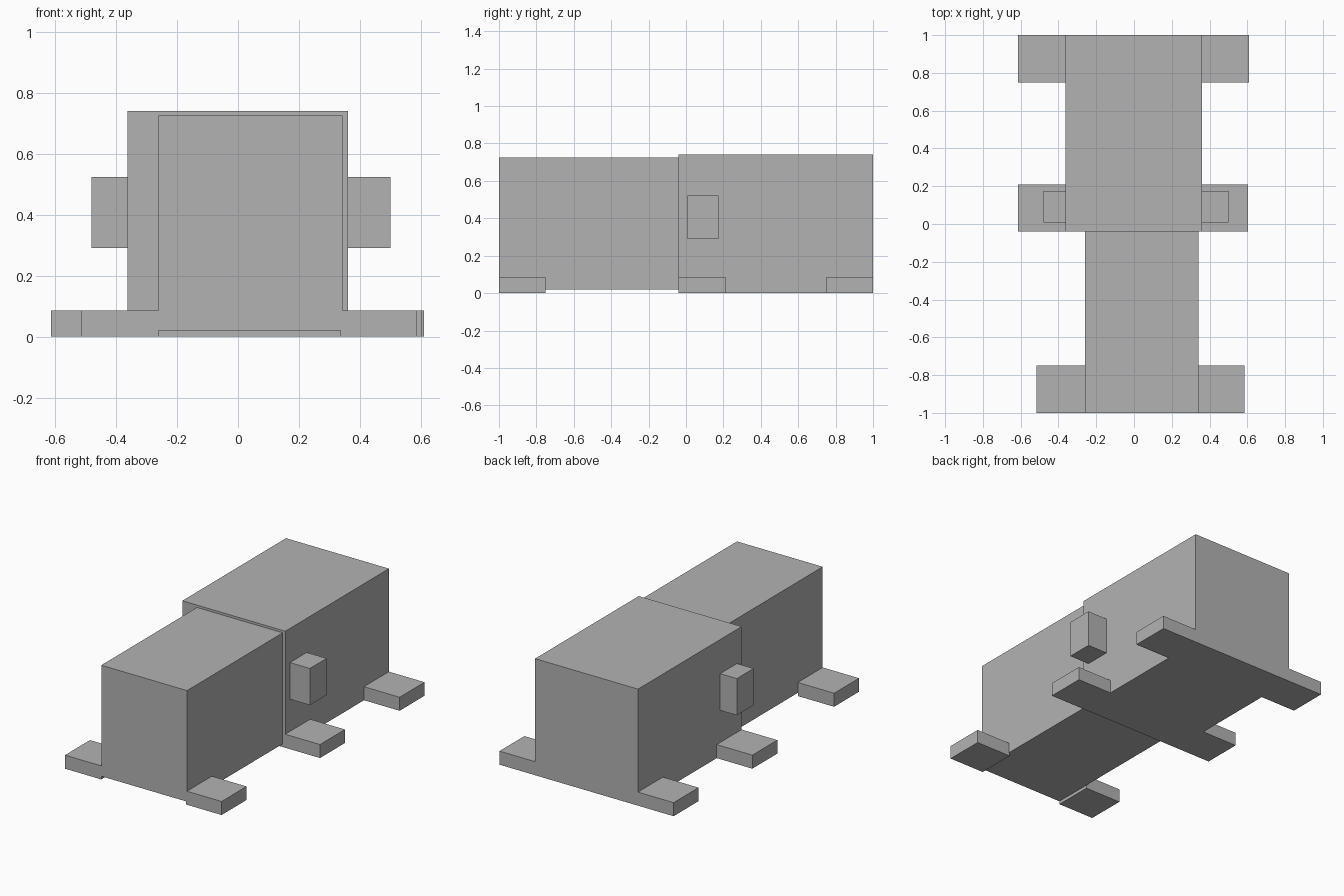
import bpy
import bmesh

old = bpy.data.objects.get("Cube")
if old:
    bpy.data.objects.remove(old, do_unlink=True)

grey = bpy.data.materials.new("plain_grey")
grey.use_nodes = True
colour = (0.45, 0.45, 0.45, 1)
grey.diffuse_color = colour
grey.node_tree.nodes["Principled BSDF"].inputs["Base Color"].default_value = colour


def box(name, xs, ys, zs):
    """Flat-faced block spanning the given ranges."""
    bm = bmesh.new()
    bmesh.ops.create_cube(bm, size=1)
    for v in bm.verts:
        v.co = [r[0] if c < 0 else r[1] for c, r in zip(v.co, (xs, ys, zs))]
    mesh = bpy.data.meshes.new(name)
    bm.to_mesh(mesh)
    bm.free()
    mesh.materials.append(grey)
    obj = bpy.data.objects.new(name, mesh)
    bpy.context.collection.objects.link(obj)
    return obj


# Two body halves, the front one narrower and raised off the ground
box("rear_body", (-0.363, 0.36), (-0.04, 1), (0, 0.74))
box("front_body", (-0.26, 0.342), (-1, -0.04), (0.02, 0.725))

# Feet in three pairs: name, right span, left span, depth span
feet = [
    ("front", (-0.515, -0.26), (0.336, 0.585), (-1, -0.75)),
    ("middle", (-0.613, -0.363), (0.36, 0.604), (-0.04, 0.21)),
    ("rear", (-0.613, -0.363), (0.36, 0.61), (0.75, 1)),
]
for name, right, left, ys in feet:
    box(name + "_right_foot", right, ys, (0, 0.086))
    box(name + "_left_foot", left, ys, (0, 0.086))

# Side blocks on the rear body
for name, xs in (("right", (-0.48, -0.363)), ("left", (0.36, 0.5))):
    box(name + "_side_block", xs, (0.007, 0.175), (0.29, 0.523))
